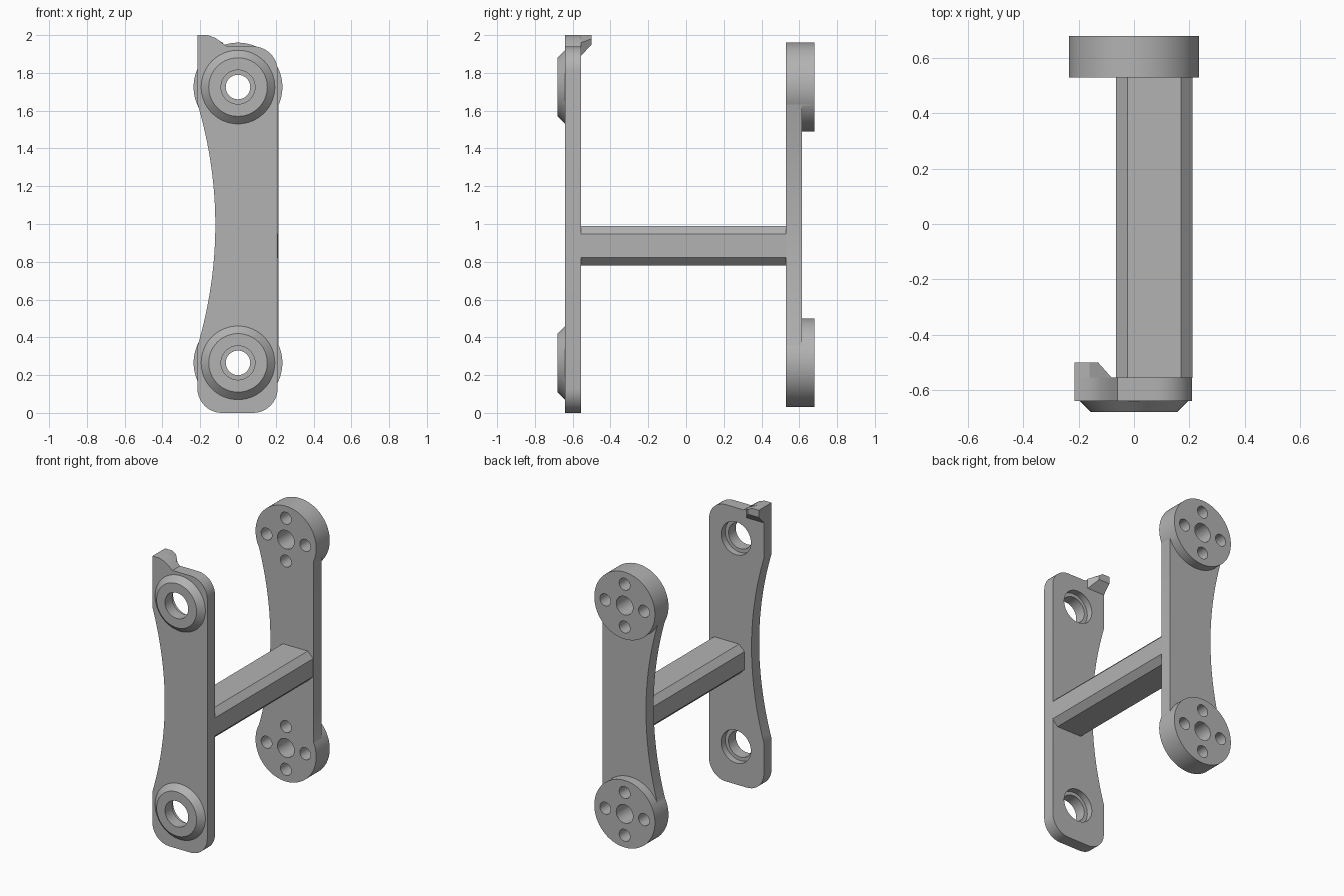
import bpy, bmesh, math

if "Cube" in bpy.data.objects:
    bpy.data.objects.remove(bpy.data.objects["Cube"])

gray = bpy.data.materials.new("satin_gray")
gray.diffuse_color = (0.45, 0.45, 0.45, 1)
gray.use_nodes = True
gray.node_tree.nodes["Principled BSDF"].inputs["Base Color"].default_value = gray.diffuse_color
HUBS = (0.265, 1.725)          # heights of the lower and upper hub


def make(name, rings):
    """Skin a list of equal-length rings of (x, y, z) points and cap both ends."""
    bm = bmesh.new()
    loops = [[bm.verts.new(p) for p in ring] for ring in rings]
    n = len(rings[0])
    for a, b in zip(loops, loops[1:]):
        for i in range(n):
            j = (i + 1) % n
            bm.faces.new((a[i], a[j], b[j], b[i]))
    bm.faces.new(loops[0])
    bm.faces.new(loops[-1])
    bmesh.ops.recalc_face_normals(bm, faces=bm.faces)
    me = bpy.data.meshes.new(name)
    bm.to_mesh(me)
    bm.free()
    me.materials.append(gray)
    ob = bpy.data.objects.new(name, me)
    bpy.context.collection.objects.link(ob)
    return ob


def prism(name, outline, y0, y1):
    return make(name, [[(x, y, z) for x, z in outline] for y in (y0, y1)])


def lathe(name, x, z, steps, n=64):
    """Round part along y; steps are (y, radius)."""
    return make(name, [[(x + r * math.cos(i * math.tau / n), y, z + r * math.sin(i * math.tau / n))
                        for i in range(n)] for y, r in steps])


def boolean(ob, other, op):
    mod = ob.modifiers.new(op.lower(), 'BOOLEAN')
    mod.operation, mod.solver, mod.object = op, 'EXACT', other
    bpy.context.view_layer.objects.active = ob
    bpy.ops.object.modifier_apply(modifier=mod.name)
    bpy.data.objects.remove(other)


def smooth(ob):
    bpy.ops.object.select_all(action='DESELECT')
    ob.select_set(True)
    bpy.context.view_layer.objects.active = ob
    bpy.ops.object.shade_smooth_by_angle(angle=math.radians(25))


def arc(cx, cz, r, a0, a1, n=10):
    return [(cx + r * math.cos(math.radians(a0 + (a1 - a0) * i / n)),
             cz + r * math.sin(math.radians(a0 + (a1 - a0) * i / n))) for i in range(n + 1)]


def waist(z0, z1, n=32):
    """Concave left edge, going up from z0 to z1."""
    pts = []
    for i in range(n + 1):
        z = z0 + (z1 - z0) * i / n
        pts.append((-0.12 - 0.095 * ((z - 0.995) / 0.645) ** 2, z))
    return pts


# Front plate with rounded corners, hollowed left edge and raised top-left ear
outline = (waist(0.35, 1.64)
           + [(-0.215, 2.0), (-0.16, 2.0), (-0.12, 1.985), (-0.085, 1.96), (-0.06, 1.94)]
           + arc(0.08, 1.81, 0.13, 90, 0)
           + arc(0.08, 0.13, 0.13, 0, -90)
           + arc(-0.085, 0.13, 0.13, -90, -180))
front = prism("front_plate", outline, -0.64, -0.555)

# Bevelled bosses with stepped bores
for z in HUBS:
    boolean(front, lathe("boss", 0, z, [(-0.60, 0.195), (-0.64, 0.195), (-0.68, 0.155)]), 'UNION')
    boolean(front, lathe("bore", 0, z, [(-0.75, 0.09), (-0.60, 0.09), (-0.60, 0.115), (-0.5, 0.115)]),
            'DIFFERENCE')
smooth(front)

# Tapered catch behind the ear
near = [(-0.215, 1.89), (-0.08, 1.89), (-0.08, 1.96), (-0.16, 2.0), (-0.215, 2.0)]
far = [(-0.215, 1.95), (-0.13, 1.95), (-0.13, 1.98), (-0.16, 2.0), (-0.215, 2.0)]
make("ear_catch", [[(x, -0.556, z) for x, z in near], [(x, -0.5, z) for x, z in far]])

# Rear plate with two drilled discs
rear = prism("rear_plate", waist(0.35, 1.64) + [(-0.1, 1.72), (0.215, 1.64), (0.215, 0.35), (-0.1, 0.27)],
             0.53, 0.615)
for z in HUBS:
    boolean(rear, lathe("disc", 0, z, [(0.53, 0.235), (0.68, 0.235)], 96), 'UNION')
for z in HUBS:
    holes = [(0, 0, 0.065)] + [(dx * 0.15, dz * 0.15, 0.042)
                               for dx, dz in ((1, 0), (0, 1), (-1, 0), (0, -1))]
    for dx, dz, r in holes:
        boolean(rear, lathe("drill", dx, z + dz, [(0.4, r), (0.8, r)], 32), 'DIFFERENCE')
smooth(rear)

# Chamfered cross beam joining the plates
c = 0.042
x0, x1, z0, z1 = -0.065, 0.212, 0.78, 0.99
prism("cross_beam", [(x0 + c, z0), (x1 - c, z0), (x1, z0 + c), (x1, z1 - c),
                     (x1 - c, z1), (x0 + c, z1), (x0, z1 - c), (x0, z0 + c)], -0.556, 0.531)
